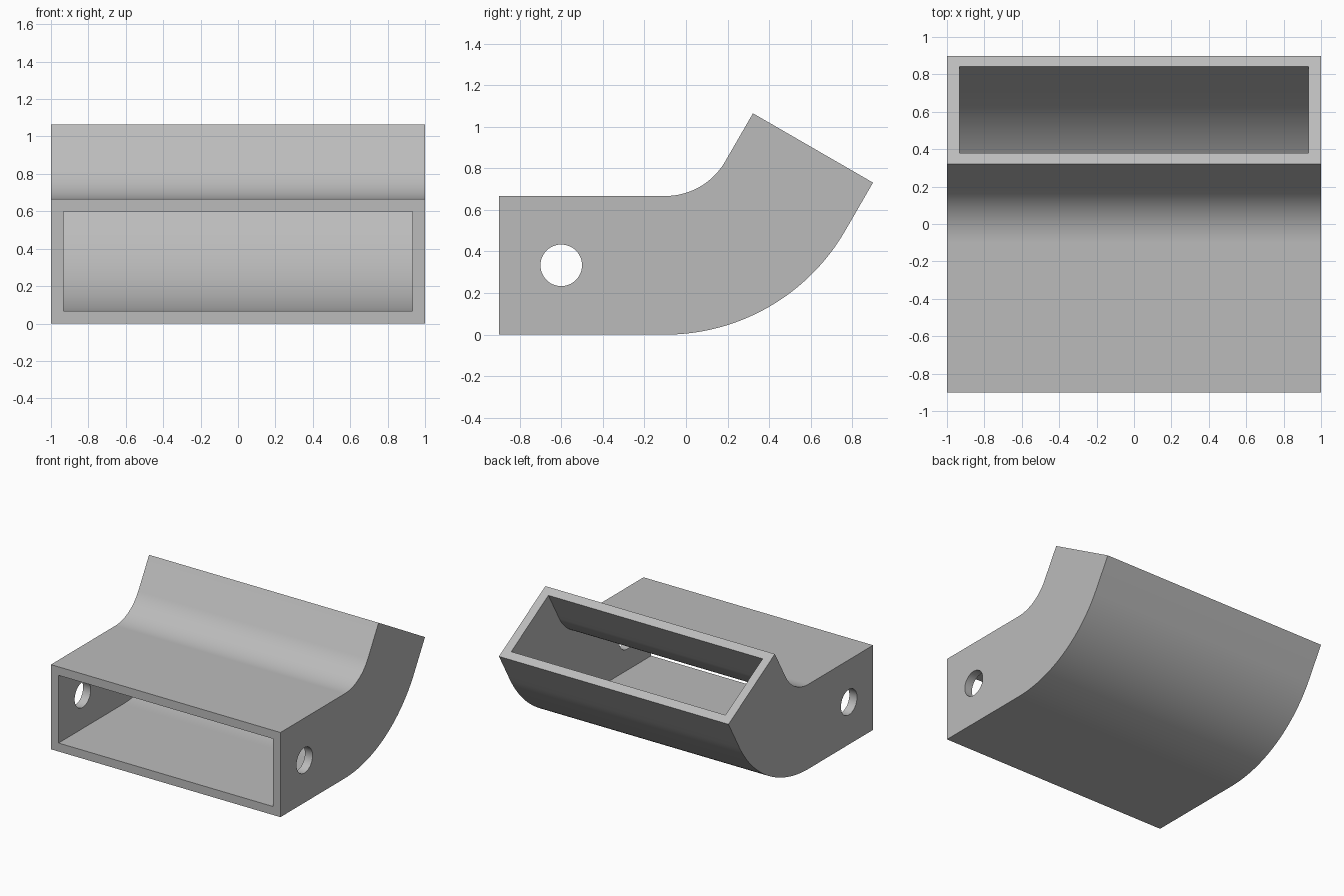
import bpy, bmesh
from math import sin, cos, radians
from mathutils import Vector, Matrix

cube = bpy.data.objects.get("Cube")
if cube:
    bpy.data.objects.remove(cube, do_unlink=True)

WIDTH, HEIGHT, WALL = 2.0, 2 / 3, 1 / 15
BEND_RADIUS, BEND_ANGLE, BEND_STEPS = 1.0, radians(60), 32
BEND_START, FRONT, TAIL = -0.1, -0.9, 4 / 15
HOLE_Y, HOLE_RADIUS = -0.6, 0.1

grey = bpy.data.materials.new("light grey")
grey.use_nodes = True
colour = (0.5, 0.5, 0.5, 1)
grey.diffuse_color = colour
grey.node_tree.nodes["Principled BSDF"].inputs["Base Color"].default_value = colour


def stations():
    """Floor point and upward normal along the duct, front to back."""
    yield Vector((0, FRONT, 0)), Vector((0, 0, 1))
    centre = Vector((0, BEND_START, BEND_RADIUS))
    for i in range(BEND_STEPS + 1):
        a = BEND_ANGLE * i / BEND_STEPS
        up = Vector((0, -sin(a), cos(a)))
        yield centre - up * BEND_RADIUS, up
    yield centre - up * BEND_RADIUS + Vector((0, cos(a), sin(a))) * TAIL, up


def ring(bm, point, up, inset):
    """Rectangular cross-section, inset from the outer wall."""
    half = WIDTH / 2 - inset
    corners = ((-half, inset), (half, inset),
               (half, HEIGHT - inset), (-half, HEIGHT - inset))
    return [bm.verts.new(point + up * h + Vector((x, 0, 0))) for x, h in corners]


def join(bm, a, b):
    for i in range(4):
        j = (i + 1) % 4
        bm.faces.new((a[i], a[j], b[j], b[i]))


# Bent rectangular duct with wall thickness
bm = bmesh.new()
outer = [ring(bm, p, u, 0) for p, u in stations()]
inner = [ring(bm, p, u, WALL) for p, u in stations()]
for shell in (outer, inner):
    for a, b in zip(shell, shell[1:]):
        join(bm, a, b)
for end in (0, -1):
    join(bm, outer[end], inner[end])
bmesh.ops.recalc_face_normals(bm, faces=bm.faces)
mesh = bpy.data.meshes.new("bent_duct")
bm.to_mesh(mesh)
bm.free()
duct = bpy.data.objects.new("bent_duct", mesh)
bpy.context.collection.objects.link(duct)
mesh.materials.append(grey)

# Round holes through both side walls
bm = bmesh.new()
bmesh.ops.create_cone(bm, cap_ends=True, segments=48, radius1=HOLE_RADIUS,
                      radius2=HOLE_RADIUS, depth=WIDTH + 1,
                      matrix=Matrix.Translation((0, HOLE_Y, HEIGHT / 2))
                      @ Matrix.Rotation(radians(90), 4, 'Y'))
cut_mesh = bpy.data.meshes.new("hole_cutter")
bm.to_mesh(cut_mesh)
bm.free()
cut_mesh.materials.append(grey)
cutter = bpy.data.objects.new("hole_cutter", cut_mesh)
bpy.context.collection.objects.link(cutter)
cutter.hide_render = True

cut = duct.modifiers.new("side_holes", 'BOOLEAN')
cut.operation = 'DIFFERENCE'
cut.solver = 'EXACT'
cut.object = cutter
bpy.ops.object.select_all(action='DESELECT')
bpy.context.view_layer.objects.active = duct
duct.select_set(True)
bpy.ops.object.modifier_apply(modifier=cut.name)
bpy.data.objects.remove(cutter, do_unlink=True)
bpy.ops.object.shade_smooth_by_angle(angle=radians(30))
